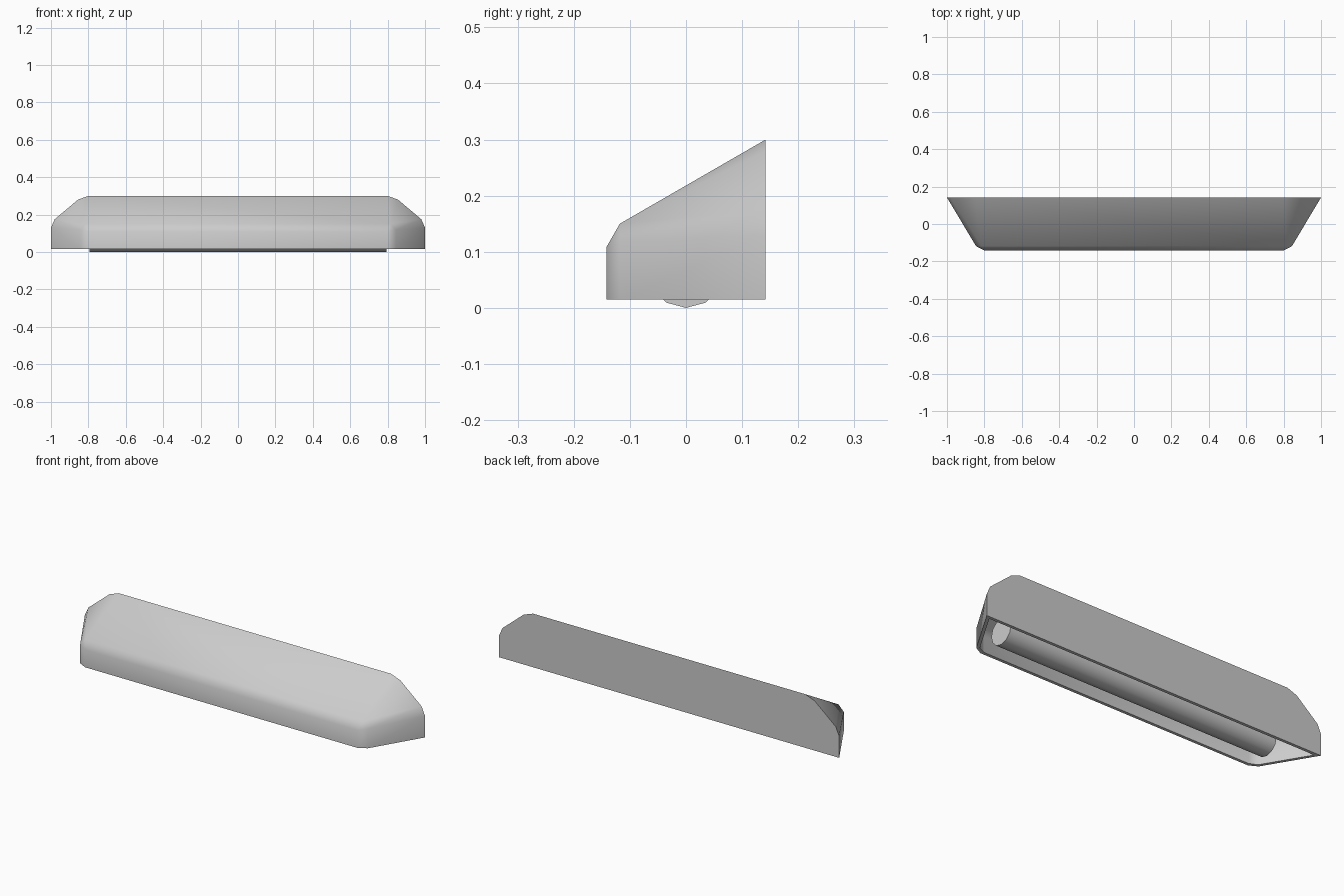
import bpy, bmesh, math
from mathutils import Matrix

if "Cube" in bpy.data.objects:
    bpy.data.objects.remove(bpy.data.objects["Cube"])

BASE = 0.015    # height of the open rim
WALL = 0.016    # shell thickness


def shell_points(t):
    """Outline rings from back to front, inset by wall t, mirrored in x."""
    y, dx = 0.142 - t, 1.75 * t
    pts = [(x - dx, y, z - dx) for x, z in
           [(1, 0.13), (0.98, 0.175), (0.855, 0.28), (0.80, 0.30)]]
    pts.append((1 - dx, y, BASE))
    y, dx = -0.118 + 0.65 * t, 0.78 * t
    pts += [(0.845 - dx, y, 0.118 - dx), (0.815 - dx, y, 0.15 - dx),
            (0.845 - dx, y, BASE)]
    y, dx = -0.142 + t, 0.5 * t
    pts += [(0.80 - dx, y, 0.108 - dx), (0.80 - dx, y, BASE)]
    return pts + [(-x, y, z) for x, y, z in pts]


def is_low(v):
    return abs(v.co.z - BASE) < 1e-4


def open_hull(t):
    """Convex hull mesh with its bottom opened."""
    bm = bmesh.new()
    for p in shell_points(t):
        bm.verts.new(p)
    bmesh.ops.convex_hull(bm, input=bm.verts[:])
    bottom = [f for f in bm.faces if all(is_low(v) for v in f.verts)]
    bmesh.ops.delete(bm, geom=bottom, context='FACES_ONLY')
    bmesh.ops.delete(bm, geom=[e for e in bm.edges if not e.link_faces], context='EDGES')
    mesh = bpy.data.meshes.new("shell_part")
    bm.to_mesh(mesh)
    bm.free()
    return mesh


def finish(bm, name, angle):
    bmesh.ops.recalc_face_normals(bm, faces=bm.faces[:])
    mesh = bpy.data.meshes.new(name)
    bm.to_mesh(mesh)
    bm.free()
    obj = bpy.data.objects.new(name, mesh)
    bpy.context.collection.objects.link(obj)
    bpy.ops.object.select_all(action='DESELECT')
    obj.select_set(True)
    bpy.context.view_layer.objects.active = obj
    bpy.ops.object.shade_smooth_by_angle(angle=math.radians(angle))
    return obj


# Hollow housing: outer and inner hulls joined by the bottom rim
bm = bmesh.new()
loops = []
for t in (0, WALL):
    before = len(bm.verts)
    part = open_hull(t)
    bm.from_mesh(part)
    bpy.data.meshes.remove(part)
    bm.verts.ensure_lookup_table()
    low = [v for v in bm.verts[before:] if is_low(v)]
    loops.append(sorted(low, key=lambda v: math.atan2(v.co.y, v.co.x)))
outer, inner = loops
for i in range(len(outer)):
    bm.faces.new((outer[i - 1], outer[i], inner[i], inner[i - 1]))
finish(bm, "lamp_housing", 40)

# Twelve-sided lamp tube lying along x
bm = bmesh.new()
bmesh.ops.create_cone(bm, cap_ends=True, segments=12, radius1=0.07, radius2=0.07,
                      depth=1.59,
                      matrix=Matrix.Translation((0, 0, 0.07)) @ Matrix.Rotation(math.pi / 2, 4, 'Y'))
finish(bm, "lamp_tube", 40)
